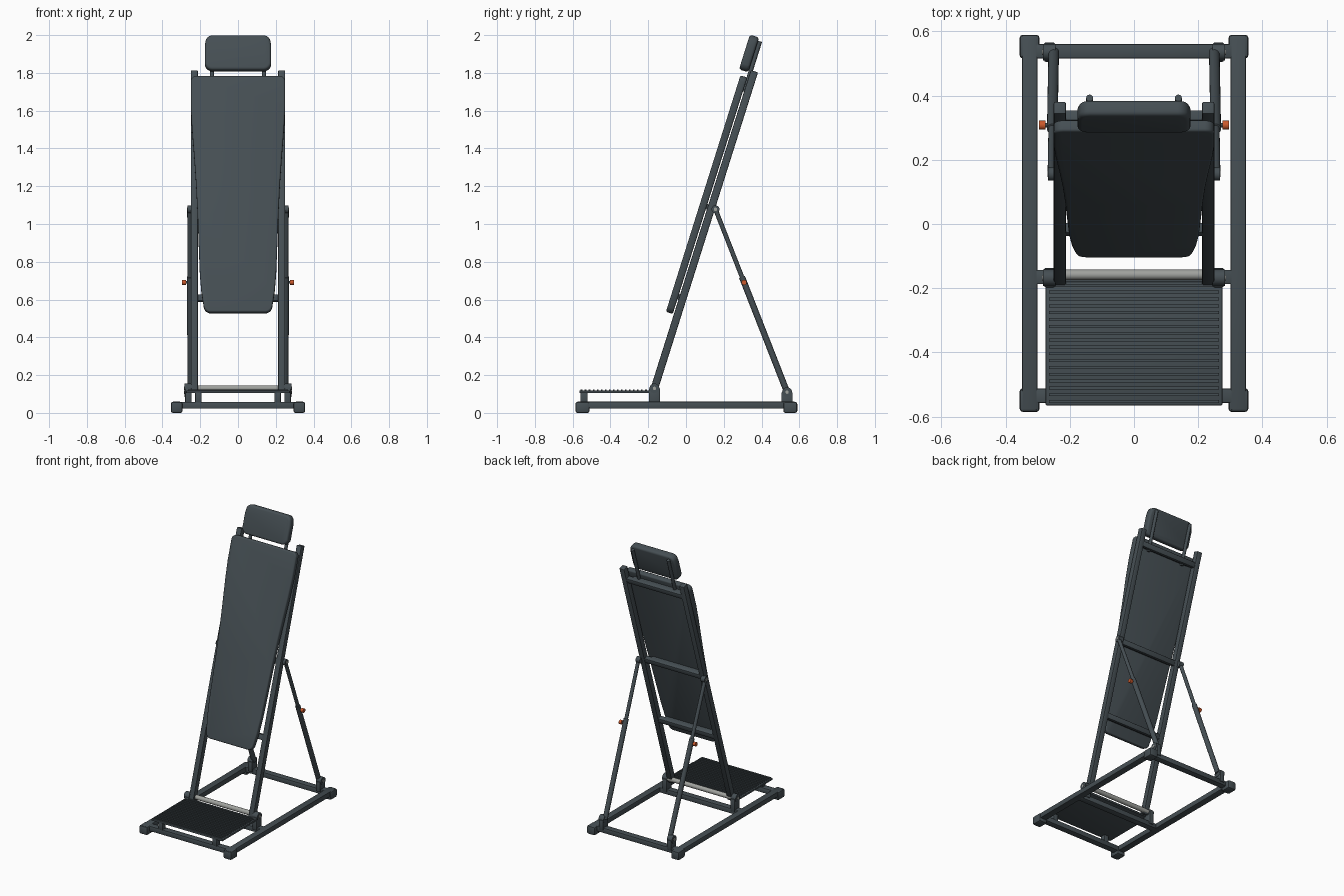
import bpy, bmesh, math
from mathutils import Matrix, Vector

cube = bpy.data.objects.get("Cube")
if cube:
    bpy.data.objects.remove(cube, do_unlink=True)


def material(name, r, g, b):
    m = bpy.data.materials.new(name)
    m.use_nodes = True
    m.diffuse_color = (r, g, b, 1)
    m.node_tree.nodes["Principled BSDF"].inputs["Base Color"].default_value = (r, g, b, 1)
    return m


SLATE = material("slate grey", 0.06, 0.077, 0.087)
METAL = material("brushed metal", 0.35, 0.36, 0.34)
ORANGE = material("orange", 0.6, 0.1, 0.025)

# Reclined frame space: z runs up the frame, -y points out of the front
LEAN = math.radians(17.5)
PIVOT = Vector((0, -0.167, 0.13))
RECLINE = Matrix.Translation(PIVOT) @ Matrix.Rotation(-LEAN, 4, "X")
WORLD = Matrix.Identity(4)


def finish(name, bm, mat, space=WORLD):
    bmesh.ops.recalc_face_normals(bm, faces=bm.faces)
    mesh = bpy.data.meshes.new(name)
    bm.transform(space)
    bm.to_mesh(mesh)
    bm.free()
    mesh.materials.append(mat)
    mesh.shade_smooth()
    mesh.set_sharp_from_angle(angle=math.radians(35))
    ob = bpy.data.objects.new(name, mesh)
    bpy.context.collection.objects.link(ob)
    return ob


def box(name, centre, size, mat=SLATE, space=WORLD, bevel=0.005, segments=2):
    bm = bmesh.new()
    bmesh.ops.create_cube(bm, size=1)
    bm.transform(Matrix.Translation(centre) @ Matrix.Diagonal((*size, 1)))
    if bevel:
        bmesh.ops.bevel(bm, geom=bm.edges[:], offset=bevel, segments=segments,
                        profile=0.5, affect="EDGES")
    return finish(name, bm, mat, space)


def rod(name, start, end, radius, mat=SLATE, space=WORLD, sides=20):
    start, end = Vector(start), Vector(end)
    axis = end - start
    bm = bmesh.new()
    bmesh.ops.create_cone(bm, cap_ends=True, segments=sides, radius1=radius,
                          radius2=radius, depth=axis.length)
    turn = axis.to_track_quat("Z", "Y").to_matrix().to_4x4()
    bm.transform(Matrix.Translation((start + end) / 2) @ turn)
    return finish(name, bm, mat, space)


def cushion(name, half_outline, y_front, y_back, bevel, corner):
    """Mirrored (x, z) outline given thickness, rounded corners and soft rims."""
    outline = half_outline + [(-x, z) for x, z in reversed(half_outline)]
    bm = bmesh.new()
    face = bm.faces.new([bm.verts.new((x, y_front, z)) for x, z in outline])
    out = bmesh.ops.extrude_face_region(bm, geom=[face])
    moved = [v for v in out["geom"] if isinstance(v, bmesh.types.BMVert)]
    bmesh.ops.translate(bm, verts=moved, vec=(0, y_back - y_front, 0))
    bm.normal_update()
    ends = {half_outline[0], half_outline[-1]}
    posts = [e for e in bm.edges if abs(e.verts[0].co.y - e.verts[1].co.y) > 0.01
             and any(abs(abs(e.verts[0].co.x) - x) + abs(e.verts[0].co.z - z) < 1e-4
                     for x, z in ends)]
    bmesh.ops.bevel(bm, geom=posts, offset=corner, segments=5, profile=0.5, affect="EDGES")
    rims = [e for e in bm.edges if abs(e.verts[0].co.y - e.verts[1].co.y) < 1e-5]
    bmesh.ops.bevel(bm, geom=rims, offset=bevel, segments=3, profile=0.5, affect="EDGES")
    return finish(name, bm, SLATE, RECLINE)


# Base cross tubes
for name, y in (("front", -0.535), ("middle", -0.165), ("rear", 0.538)):
    box(name + "_cross_tube", (0, y, 0.04), (0.62, 0.045, 0.036))

for side, s in (("left", 1), ("right", -1)):
    # Base rails and rubber feet
    box(side + "_base_rail", (s * 0.325, 0, 0.041), (0.048, 1.16, 0.036))
    for end, y in (("front", -0.548), ("rear", 0.552)):
        box(f"{side}_{end}_foot", (s * 0.325, y, 0.029), (0.062, 0.074, 0.058), bevel=0.01)

    # Brackets and pivots that hold the frame and the struts
    for end, y, z in (("front", -0.167, 0.13), ("rear", 0.535, 0.11)):
        box(f"{side}_{end}_bracket", (s * 0.263, y, z / 2 + 0.02), (0.034, 0.06, z - 0.04))
        rod(f"{side}_{end}_pivot", (s * 0.245, y, z), (s * 0.284, y, z), 0.026)
        rod(f"{side}_{end}_bolt", (s * 0.284, y, z), (s * 0.287, y, z), 0.009, METAL)

    # Platform post
    box(side + "_platform_post", (s * 0.21, -0.54, 0.08), (0.035, 0.038, 0.055))

    # Reclined upright
    box(side + "_upright", (s * 0.231, 0, 0.87), (0.038, 0.04, 1.78), space=RECLINE)

    # Telescopic strut with locking knob
    low, high = Vector((s * 0.25, 0.535, 0.11)), Vector((s * 0.257, 0.156, 1.078))
    rod(side + "_strut_sleeve", low, low.lerp(high, 0.63), 0.0165)
    rod(side + "_strut_inner", low.lerp(high, 0.6), high, 0.012)
    rod(side + "_strut_hinge", (s * 0.235, 0.156, 1.078), (s * 0.267, 0.156, 1.078), 0.021)
    rod(side + "_strut_bolt", (s * 0.267, 0.156, 1.078), (s * 0.27, 0.156, 1.078), 0.009, METAL)
    knob = low.lerp(high, 0.6)
    rod(side + "_knob_stem", knob, knob + Vector((s * 0.03, 0, 0)), 0.007)
    rod(side + "_knob", knob + Vector((s * 0.022, 0, 0)), knob + Vector((s * 0.042, 0, 0)),
        0.014, ORANGE)

    # Headrest rods
    rod(side + "_headrest_rod", (s * 0.138, -0.019, 1.64), (s * 0.138, -0.019, 1.92),
        0.011, space=RECLINE)

# Ridged footplate and metal pivot shaft
box("footplate", (0, -0.372, 0.111), (0.55, 0.386, 0.014), bevel=0.004)
for i in range(18):
    box("footplate_ridge", (0, -0.553 + i * 0.0213, 0.119), (0.53, 0.009, 0.008), bevel=0)
rod("pivot_shaft", (-0.25, -0.158, 0.13), (0.25, -0.158, 0.13), 0.016, METAL)

# Cross bars of the reclined frame, with spacers to the pad
for name, h in (("lower", 0.5), ("middle", 1.0), ("upper", 1.665)):
    box(name + "_cross_bar", (0, 0, h), (0.44, 0.034, 0.036), space=RECLINE)
    box(name + "_pad_spacer", (0, -0.022, h), (0.36, 0.012, 0.03), space=RECLINE, bevel=0)

# Back pad, wide at the shoulders and narrow at the hips
cushion("back_pad",
        [(0.25, 1.717), (0.25, 1.55), (0.244, 1.43), (0.232, 1.27), (0.222, 1.12),
         (0.214, 0.95), (0.208, 0.78), (0.202, 0.62), (0.194, 0.52), (0.176, 0.405)],
        -0.064, -0.026, 0.009, 0.03)

# Headrest cushion
cushion("headrest", [(0.166, 1.745), (0.176, 1.78), (0.176, 1.88), (0.166, 1.938)],
        -0.081, -0.03, 0.014, 0.03)
